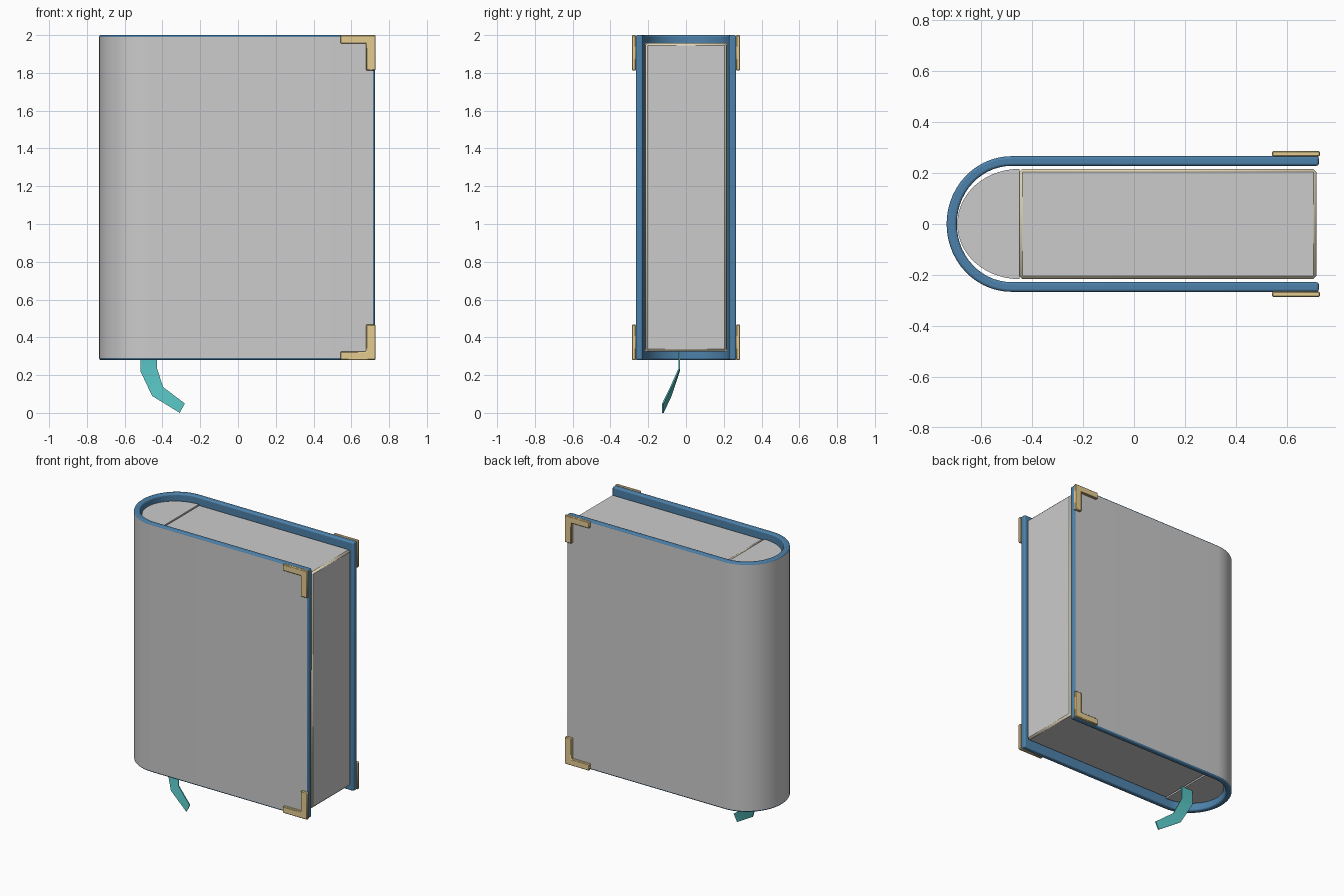
import bpy, bmesh, math
from mathutils import Vector

if "Cube" in bpy.data.objects:
    bpy.data.objects.remove(bpy.data.objects["Cube"])


def material(name, rgb):
    m = bpy.data.materials.new(name)
    m.diffuse_color = (*rgb, 1)
    m.use_nodes = True
    m.node_tree.nodes["Principled BSDF"].inputs["Base Color"].default_value = m.diffuse_color
    return m


GREY = material("plain grey", (0.6, 0.6, 0.6))
BLUE = material("cover blue", (0.075, 0.22, 0.40))
CREAM = material("page cream", (0.78, 0.70, 0.50))
GOLD = material("corner gold", (0.78, 0.60, 0.28))
TEAL = material("ribbon teal", (0.09, 0.50, 0.50))


def make(name, bm, mats, bevel=0.0, segments=2, bevel_mat=-1):
    bmesh.ops.recalc_face_normals(bm, faces=bm.faces)
    me = bpy.data.meshes.new(name)
    bm.to_mesh(me)
    bm.free()
    for m in mats:
        me.materials.append(m)
    ob = bpy.data.objects.new(name, me)
    bpy.context.collection.objects.link(ob)
    bpy.ops.object.select_all(action='DESELECT')
    ob.select_set(True)
    bpy.context.view_layer.objects.active = ob
    bpy.ops.object.shade_smooth_by_angle(angle=math.radians(35))
    if bevel:
        b = ob.modifiers.new("bevel", 'BEVEL')
        b.width, b.segments = bevel, segments
        b.limit_method, b.angle_limit = 'ANGLE', math.radians(50)
        b.material = bevel_mat
        bpy.ops.object.modifier_move_to_index(modifier="bevel", index=0)
    return ob


def prism(bm, pts, direction):
    """Extrude a closed outline of 3D points along a vector."""
    face = bm.faces.new([bm.verts.new(p) for p in pts])
    ext = bmesh.ops.extrude_face_region(bm, geom=[face])
    bmesh.ops.translate(bm, vec=direction,
                        verts=[v for v in ext["geom"] if isinstance(v, bmesh.types.BMVert)])


def half_round(cx, rx, ry, n=28):
    """Half ellipse bulging towards -x, running from +y to -y."""
    return [(cx - rx * math.sin(math.pi * i / n), ry * math.cos(math.pi * i / n))
            for i in range(n + 1)]


# Cover: U-shaped wall, grey outside, blue rim and lining
Z0, Z1, XE = 0.28, 2.0, 0.725
outer = [(XE, 0.266)] + half_round(-0.48, 0.255, 0.266) + [(XE, -0.266)]
inner = [(XE, 0.228)] + half_round(-0.48, 0.215, 0.228) + [(XE, -0.228)]
bm = bmesh.new()
rings = [[bm.verts.new((x, y, z)) for x, y in line]
         for line, z in ((outer, Z0), (outer, Z1), (inner, Z1), (inner, Z0))]
for k in range(4):
    a, b = rings[k], rings[(k + 1) % 4]
    for i in range(len(a) - 1):
        f = bm.faces.new((a[i], a[i + 1], b[i + 1], b[i]))
        f.material_index = 1 if k == 0 else 0
for i in (0, -1):
    bm.faces.new([r[i] for r in rings])
make("cover", bm, [BLUE, GREY], 0.010, 3, 0)

# Page block: grey cut faces, cream sides and edges
P0, P1 = 0.325, 1.957
bm = bmesh.new()
prism(bm, [(-0.45, -0.215, P0), (0.716, -0.215, P0), (0.716, 0.215, P0), (-0.45, 0.215, P0)],
      Vector((0, 0, P1 - P0)))
bm.normal_update()
for f in bm.faces:
    f.material_index = 1 if abs(f.normal.y) < 0.5 else 0
make("page_block", bm, [CREAM, GREY], 0.012, 1, 0)

# Rounded back of the pages, inside the spine
bm = bmesh.new()
prism(bm, [(x, y, P0) for x, y in half_round(-0.45, 0.243, 0.216)], Vector((0, 0, P1 - P0)))
make("page_back", bm, [GREY])

# Four L-shaped metal corners
L_SHAPE = [(0, 0), (0.187, 0), (0.187, 0.045), (0.051, 0.045), (0.051, 0.187), (0, 0.187)]
for side, s in (("front", -1), ("back", 1)):
    for level, z, d in (("top", 2.0, -1), ("bottom", 0.28, 1)):
        bm = bmesh.new()
        prism(bm, [(0.729 - u, s * 0.265, z + d * v) for u, v in L_SHAPE],
              Vector((0, s * 0.021, 0)))
        make(f"{side}_{level}_corner", bm, [GOLD], 0.004, 1)

# Ribbon bookmark: left edge, right edge (x, z) and depth y of each fold
FOLDS = [(-0.517, 0.335, -0.428, 0.335, -0.036),
         (-0.517, 0.222, -0.428, 0.235, -0.036),
         (-0.455, 0.090, -0.397, 0.137, -0.080),
         (-0.308, 0.004, -0.282, 0.050, -0.122)]
bm = bmesh.new()
t = 0.004
loops = [[bm.verts.new(p) for p in ((xl, y - t, zl), (xr, y - t, zr), (xr, y + t, zr), (xl, y + t, zl))]
         for xl, zl, xr, zr, y in FOLDS]
for a, b in zip(loops, loops[1:]):
    for i in range(4):
        j = (i + 1) % 4
        bm.faces.new((a[i], a[j], b[j], b[i]))
bm.faces.new(loops[0])
bm.faces.new(loops[-1])
# lowest ribbon point rests on the ground
low = min(v.co.z for v in bm.verts)
for v in bm.verts:
    if v.co.z == low:
        v.co.z = 0
ribbon = make("ribbon", bm, [TEAL])
